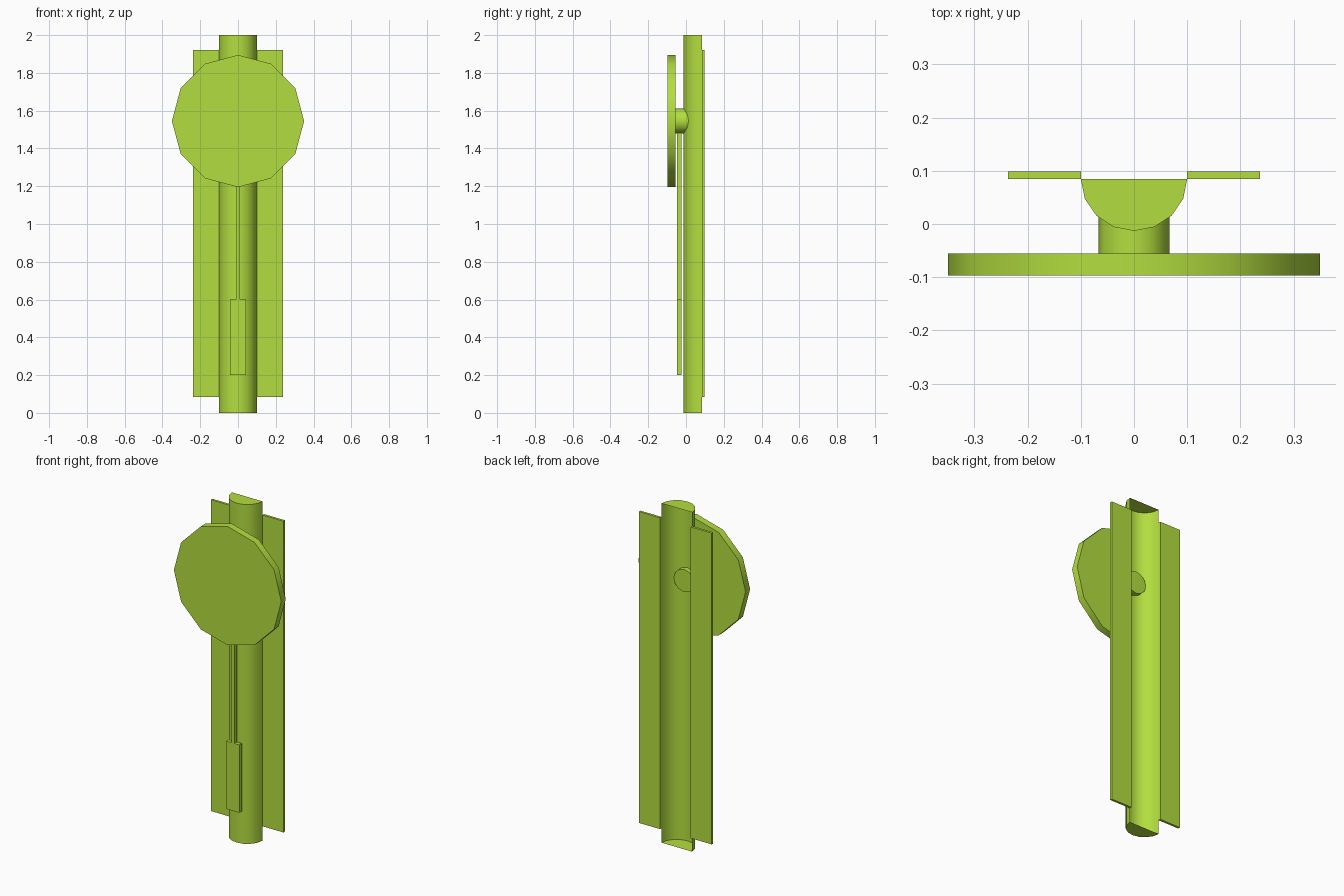
import bpy, bmesh, math

if "Cube" in bpy.data.objects:
    bpy.data.objects.remove(bpy.data.objects["Cube"])

lime = bpy.data.materials.new("lime")
lime.diffuse_color = (0.45, 0.73, 0.05, 1)
lime.use_nodes = True
lime.node_tree.nodes["Principled BSDF"].inputs["Base Color"].default_value = lime.diffuse_color


def finish(obj, name, smooth=False):
    obj.name = name
    obj.data.materials.append(lime)
    if smooth:
        bpy.ops.object.select_all(action='DESELECT')
        obj.select_set(True)
        bpy.context.view_layer.objects.active = obj
        bpy.ops.object.shade_smooth_by_angle(angle=math.radians(40))
    return obj


def box(name, lo, hi):
    bpy.ops.mesh.primitive_cube_add(size=1, location=[(a + b) / 2 for a, b in zip(lo, hi)])
    obj = bpy.context.object
    obj.scale = [b - a for a, b in zip(lo, hi)]
    bpy.ops.object.transform_apply(location=False, rotation=False, scale=True)
    return finish(obj, name)


def disc(name, sides, radius, y0, y1, z):
    # Cylinder lying along y, with a vertex at the top and sides
    bpy.ops.mesh.primitive_cylinder_add(vertices=sides, radius=radius, depth=y1 - y0,
                                        location=(0, (y0 + y1) / 2, z),
                                        rotation=(math.pi / 2, 0, 0))
    return finish(bpy.context.object, name, True)


# Half-round column: capped top and bottom, open at the back
BACK, HEIGHT, STEPS = 0.085, 2.0, 8
bm = bmesh.new()
rings = []
for z in (0, HEIGHT):
    rings.append([bm.verts.new((-0.1 * math.cos(math.pi * i / STEPS),
                                BACK - 0.098 * math.sin(math.pi * i / STEPS), z))
                  for i in range(STEPS + 1)])
low, high = rings
for i in range(STEPS):
    bm.faces.new((low[i], low[i + 1], high[i + 1], high[i]))
bm.faces.new(high)
bm.faces.new(low[::-1])
mesh = bpy.data.meshes.new("column")
bm.to_mesh(mesh)
bm.free()
column = bpy.data.objects.new("column", mesh)
bpy.context.collection.objects.link(column)
finish(column, "column", True)

# Thin side panels flush with the open back
for side, name in ((-1, "left_panel"), (1, "right_panel")):
    xs = sorted((side * 0.1, side * 0.237))
    box(name, (xs[0], BACK, 0.085), (xs[1], 0.099, 1.92))

# Twelve-sided dial and the hub that pokes through the column front
disc("dial", 12, 0.35, -0.097, -0.055, 1.545)
disc("hub", 12, 0.067, -0.055, 0.018, 1.545)

# Pendulum rod and weight
box("pendulum_rod", (-0.01, -0.048, 0.6), (0.01, -0.025, 1.545))
box("pendulum_weight", (-0.043, -0.048, 0.2), (0.043, -0.025, 0.6))
